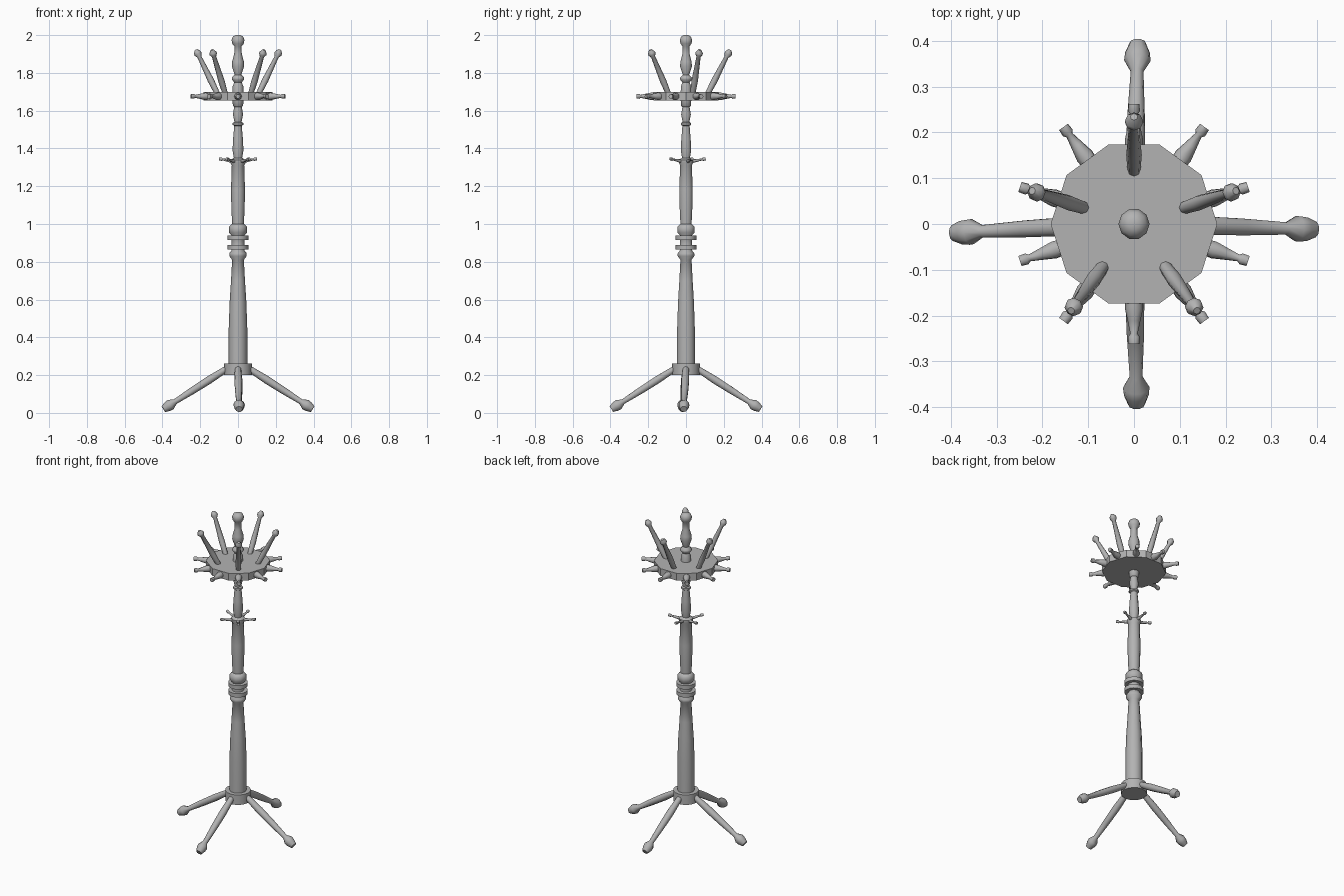
import bpy, bmesh, math
from mathutils import Vector

if "Cube" in bpy.data.objects:
    bpy.data.objects.remove(bpy.data.objects["Cube"])

grey = bpy.data.materials.new("plain grey")
grey.use_nodes = True
GREY = (0.45, 0.45, 0.45, 1)
grey.diffuse_color = GREY
grey.node_tree.nodes["Principled BSDF"].inputs["Base Color"].default_value = GREY


def turned(name, start, end, profile, sides=10, smooth=50):
    """Turned part along start-end; profile holds (fraction, radius) pairs."""
    start, end = Vector(start), Vector(end)
    axis = end - start
    turn = Vector((0, 0, 1)).rotation_difference(axis.normalized())
    bm = bmesh.new()
    rings = []
    for t, r in profile:
        ring = []
        for i in range(sides):
            a = 2 * math.pi * i / sides
            offset = turn @ Vector((r * math.cos(a), r * math.sin(a), 0))
            ring.append(bm.verts.new(start + axis * t + offset))
        rings.append(ring)
    for low, high in zip(rings, rings[1:]):
        for i in range(sides):
            j = (i + 1) % sides
            bm.faces.new((low[i], low[j], high[j], high[i]))
    bm.faces.new(rings[0][::-1])
    bm.faces.new(rings[-1])
    mesh = bpy.data.meshes.new(name)
    bm.to_mesh(mesh)
    bm.free()
    mesh.materials.append(grey)
    obj = bpy.data.objects.new(name, mesh)
    bpy.context.collection.objects.link(obj)
    bpy.ops.object.select_all(action="DESELECT")
    obj.select_set(True)
    bpy.context.view_layer.objects.active = obj
    bpy.ops.object.shade_smooth_by_angle(angle=math.radians(smooth))
    return obj


def polar(radius, degrees, z):
    a = math.radians(degrees)
    return (radius * math.cos(a), radius * math.sin(a), z)


UP = (0, 0, 1)

# Lower post up to the middle collars
turned("lower_post", (0, 0, 0), UP, [
    (0.20, 0.049), (0.45, 0.049), (0.59, 0.044), (0.70, 0.037), (0.81, 0.031),
    (0.83, 0.046), (0.845, 0.046), (0.86, 0.034), (0.94, 0.034),
    (0.955, 0.048), (0.985, 0.048), (1.0, 0.033)])

# Two flat collars
for z in (0.865, 0.915):
    turned("collar", (0, 0, z), (0, 0, z + 0.024), [(0, 0.055), (1, 0.055)], 16)

# Upper post, from the collars to the disc
turned("upper_post", (0, 0, 0), UP, [
    (1.0, 0.031), (1.08, 0.035), (1.18, 0.037), (1.31, 0.033), (1.325, 0.04),
    (1.34, 0.04), (1.35, 0.022), (1.39, 0.029), (1.45, 0.026), (1.52, 0.02),
    (1.525, 0.028), (1.535, 0.028), (1.54, 0.019), (1.58, 0.027),
    (1.62, 0.02), (1.625, 0.027), (1.66, 0.03)])

# Finial above the disc
turned("finial", (0, 0, 0), UP, [
    (1.69, 0.03), (1.73, 0.028), (1.75, 0.02), (1.765, 0.033), (1.775, 0.033),
    (1.79, 0.018), (1.835, 0.033), (1.86, 0.031), (1.90, 0.02), (1.94, 0.019),
    (1.955, 0.031), (1.975, 0.034), (1.992, 0.027), (2.0, 0.012)])

# Ten-sided peg disc
turned("peg_disc", (0, 0, 1.655), (0, 0, 1.70), [(0, 0.182), (1, 0.182)], 10, 30)

# Short pegs around the rim, one on each flat
for k in range(10):
    a = 18 + 36 * k
    turned("rim_peg", polar(0.15, a, 1.676), polar(0.262, a, 1.676), [
        (0, 0.018), (0.3, 0.02), (0.55, 0.014), (0.8, 0.008),
        (0.86, 0.013), (1, 0.012)], 8)

# Five leaning hat pegs on the disc and five small hooks on the post
for k in range(5):
    a = 18 + 72 * k
    turned("hat_peg", polar(0.115, a, 1.69), polar(0.234, a, 1.922), [
        (0, 0.014), (0.3, 0.017), (0.84, 0.011), (0.90, 0.02),
        (0.94, 0.019), (1, 0.008)], 8)
    turned("post_hook", polar(0.02, a, 1.33), polar(0.104, a, 1.345), [
        (0, 0.011), (0.4, 0.008), (0.78, 0.005), (0.84, 0.009), (1, 0.008)], 8)

# Hub with four splayed legs
turned("leg_hub", (0, 0, 0.20), (0, 0, 0.262), [(0, 0.073), (1, 0.073)], 16)
for a, drift in ((0, -1.7), (90, -1.2), (180, 2.8), (270, 0.8)):
    turned("leg", polar(0.05, a, 0.24), polar(0.395, a + drift, 0.02), [
        (0, 0.016), (0.3, 0.021), (0.55, 0.019), (0.82, 0.014),
        (0.89, 0.029), (0.94, 0.027), (1, 0.018)])
